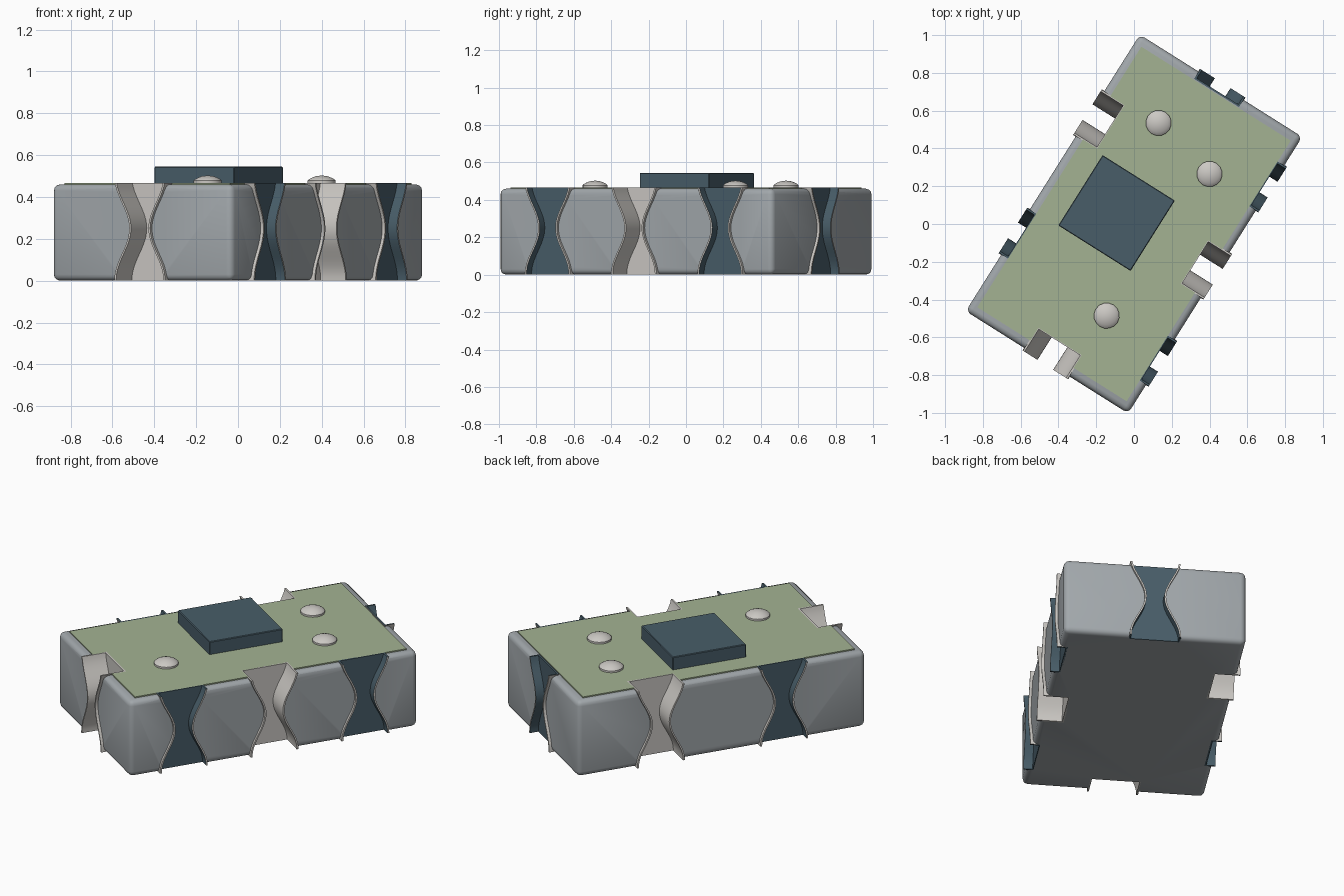
import bpy, bmesh, math
from mathutils import Matrix, Vector

if "Cube" in bpy.data.objects:
    bpy.data.objects.remove(bpy.data.objects["Cube"], do_unlink=True)

TURN = Matrix.Rotation(math.radians(-32.2), 4, 'Z')
HX, HY, TOP = 0.508, 0.865, 0.467
WALL, LIP = 0.01, 0.016


def material(name, rgb):
    m = bpy.data.materials.new(name)
    m.use_nodes = True
    m.diffuse_color = (*rgb, 1)
    m.node_tree.nodes["Principled BSDF"].inputs["Base Color"].default_value = (*rgb, 1)
    return m


grey = material("body grey", (0.36, 0.39, 0.41))
green = material("panel green", (0.37, 0.45, 0.29))
silver = material("pale silver", (0.60, 0.58, 0.55))
blue = material("slate blue", (0.065, 0.11, 0.14))


def finish(bm, name, mats, smooth=True):
    bmesh.ops.recalc_face_normals(bm, faces=bm.faces)
    mesh = bpy.data.meshes.new(name)
    bm.to_mesh(mesh)
    bm.free()
    for m in mats:
        mesh.materials.append(m)
    ob = bpy.data.objects.new(name, mesh)
    bpy.context.collection.objects.link(ob)
    ob.matrix_world = TURN
    if smooth:
        select(ob)
        bpy.ops.object.shade_smooth_by_angle(angle=math.radians(35))
    return ob


def select(ob):
    bpy.ops.object.select_all(action='DESELECT')
    ob.select_set(True)
    bpy.context.view_layer.objects.active = ob


def box(name, lo, hi, mat, bevel=0, segments=3):
    bm = bmesh.new()
    lo, hi = Vector(lo), Vector(hi)
    bmesh.ops.create_cube(bm, size=1)
    for v in bm.verts:
        v.co = (lo + hi) / 2 + Vector(a * b for a, b in zip(v.co, hi - lo))
    if bevel:
        bmesh.ops.bevel(bm, geom=bm.edges[:], offset=bevel, segments=segments,
                        affect='EDGES', profile=0.5)
    return finish(bm, name, [mat])


def half_width(z):
    """Hourglass outline, narrow at mid height."""
    return 0.091 - 0.042 * math.cos(2 * math.pi * (z - 0.25) / 0.49)


def loft(bm, section, levels, place, accent=()):
    """Stack closed cross-sections; returns the rings."""
    rings = [[bm.verts.new(place @ Vector((x, y, z))) for x, y in section(z)] for z in levels]
    n = len(rings[0])
    for a, b in zip(rings, rings[1:]):
        for i in range(n):
            j = (i + 1) % n
            f = bm.faces.new((a[i], a[j], b[j], b[i]))
            f.material_index = 1 if i in accent else 0
    return rings


# Connector sites: name, side angle, distance to side, offset along side, depth, colour
# (local +y of a site points outward from the body)
SITES = [
    ("left_rear_socket", 90, HX, 0.37, 0.125, silver),
    ("left_front_key", 90, HX, -0.37, 0.035, blue),
    ("right_socket", -90, HX, 0, 0.125, silver),
    ("right_front_key", -90, HX, 0.545, 0.035, blue),
    ("right_rear_key", -90, HX, -0.545, 0.035, blue),
    ("front_socket", 180, HY, 0, 0.125, silver),
    ("back_key", 0, HY, 0, 0.035, blue),
]

# Body block and top panel
body = box("body", (-HX, -HY, 0), (HX, HY, 0.46), grey, 0.03)
panel = box("top_panel", (-0.467, -0.815, 0.45), (0.467, 0.815, TOP), green)

# Hourglass channels lining each connector, and matching cutter
cut = bmesh.new()
steps = 24
for name, angle, dist, along, depth, colour in SITES:
    place = Matrix.Rotation(math.radians(angle), 4, 'Z') @ Matrix.Translation((along, dist, 0))

    def channel(z):
        h, b = half_width(z), -depth
        w = h + WALL
        return [(w, LIP), (h, LIP), (h, b), (-h, b), (-h, LIP), (-w, LIP),
                (-w, b - WALL), (w, b - WALL)]

    def slot(z):
        w = half_width(z) + WALL / 2
        b = -depth - WALL / 2
        return [(w, 0.1), (w, b), (-w, b), (-w, 0.1)]

    bm = bmesh.new()
    rings = loft(bm, channel, [TOP * i / steps for i in range(steps + 1)], place, (1, 2, 3))
    for r in (rings[0], rings[-1]):
        for quad in ((0, 1, 2, 7), (2, 3, 6, 7), (3, 4, 5, 6)):
            bm.faces.new([r[k] for k in quad]).material_index = 1
    finish(bm, name, [silver, colour])

    low, high = -0.02, TOP + 0.02
    rings = loft(cut, slot, [low + (high - low) * i / steps for i in range(steps + 1)], place)
    cut.faces.new(rings[0])
    cut.faces.new(rings[-1])

cutter = finish(cut, "slot_cutter", [], False)
cutter.hide_render = True
for ob in (body, panel):
    mod = ob.modifiers.new("slots", 'BOOLEAN')
    mod.operation, mod.solver, mod.object = 'DIFFERENCE', 'EXACT', cutter
    select(ob)
    bpy.ops.object.modifier_apply(modifier=mod.name)
bpy.data.objects.remove(cutter, do_unlink=True)

# Raised square block
box("raised_block", (-0.335, -0.22, 0.46), (0.117, 0.22, 0.545), blue, 0.004, 1)

# Domed studs
PROFILE = [(0.068, 0.46), (0.068, 0.478), (0.062, 0.484), (0.05, 0.491), (0.03, 0.499)]
for name, x, y in (("rear_stud", -0.175, 0.522), ("side_stud", 0.197, 0.437),
                   ("front_stud", 0.136, -0.488)):
    bm = bmesh.new()
    sides = 16

    def circle(r):
        return [(x + r * math.cos(2 * math.pi * k / sides),
                 y + r * math.sin(2 * math.pi * k / sides)) for k in range(sides)]

    radius = {z: r for r, z in PROFILE}
    rings = loft(bm, lambda z: circle(radius[z]), [z for r, z in PROFILE], Matrix())
    tip = bm.verts.new((x, y, 0.503))
    for k in range(sides):
        bm.faces.new((rings[-1][k], rings[-1][(k + 1) % sides], tip))
    bm.faces.new(rings[0])
    finish(bm, name, [silver])
